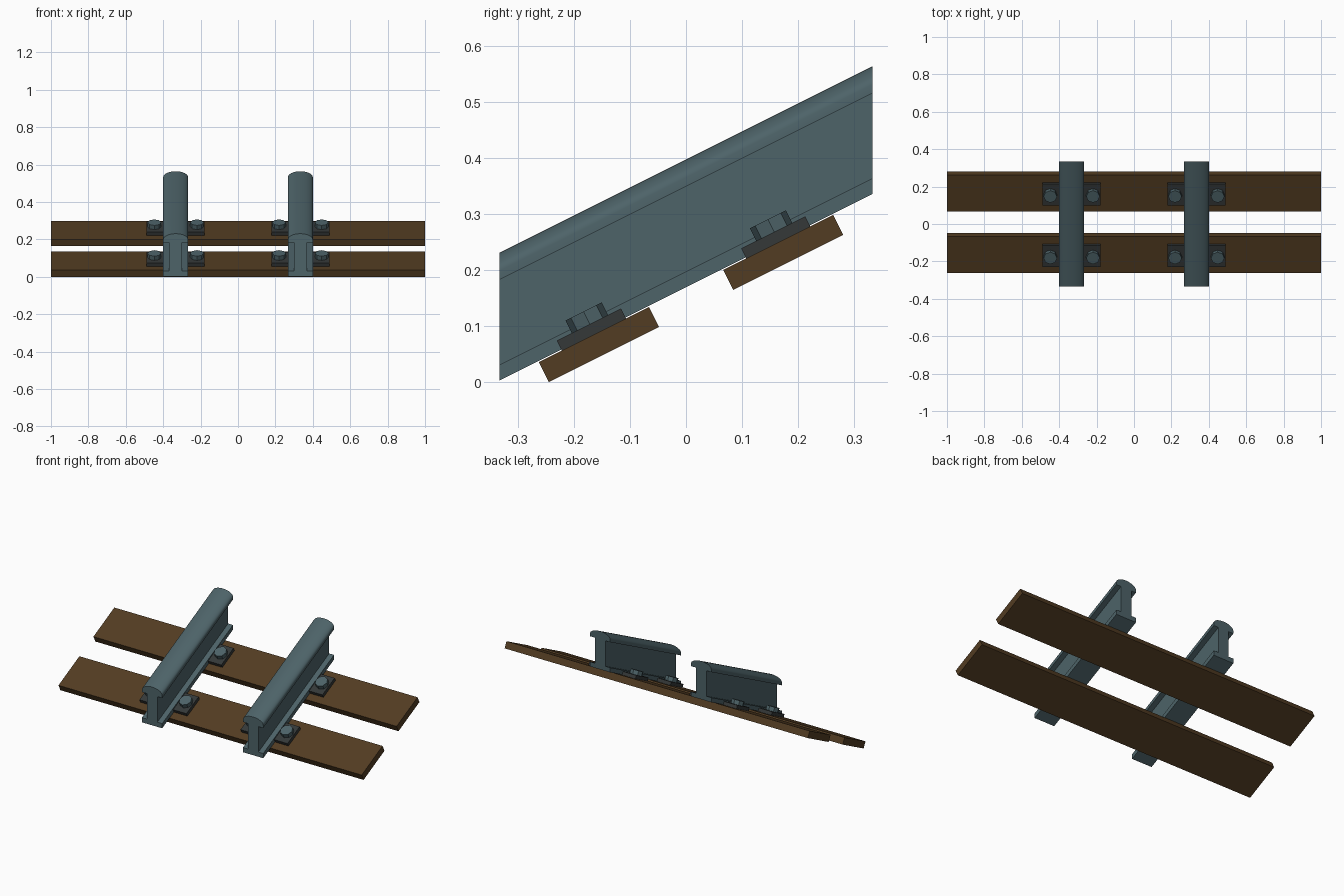
import bpy, bmesh, math
from mathutils import Matrix

if "Cube" in bpy.data.objects:
    bpy.data.objects.remove(bpy.data.objects["Cube"])

SLOPE = math.atan(0.5)
BASE = 0.1675
TILT = Matrix.Translation((0, 0, BASE)) @ Matrix.Rotation(SLOPE, 4, 'X')


def material(name, col):
    m = bpy.data.materials.new(name)
    m.diffuse_color = (*col, 1)
    m.use_nodes = True
    m.node_tree.nodes["Principled BSDF"].inputs["Base Color"].default_value = m.diffuse_color
    return m


WOOD = material("brown_wood", (0.085, 0.045, 0.016))
STEEL = material("blue_grey_steel", (0.075, 0.125, 0.14))
DARK = material("dark_iron", (0.035, 0.04, 0.04))


def finish(name, bm, mat, matrix=None):
    if matrix:
        bm.transform(matrix)
    bmesh.ops.recalc_face_normals(bm, faces=bm.faces)
    me = bpy.data.meshes.new(name)
    bm.to_mesh(me)
    bm.free()
    me.materials.append(mat)
    ob = bpy.data.objects.new(name, me)
    bpy.context.collection.objects.link(ob)
    return ob


def tilted_box(name, centre, size, mat):
    bm = bmesh.new()
    bmesh.ops.create_cube(bm, size=1, matrix=Matrix.Translation(centre) @ Matrix.Diagonal((*size, 1)))
    return finish(name, bm, mat, TILT)


def rail(name, x):
    # I-shaped section with a domed head, swept up the slope with plumb ends
    half = [(0.0667, 0), (0.0667, 0.028), (0.035, 0.028), (0.035, 0.18), (0.0667, 0.18)]
    dome = [(0.0667 * math.cos(a), 0.196 + 0.032 * math.sin(a))
            for a in (math.pi * i / 16 for i in range(17))]
    section = half + dome + [(-px, pz) for px, pz in reversed(half)]
    bm = bmesh.new()
    face = bm.faces.new([bm.verts.new((x + px, -1 / 3, BASE - 1 / 6 + pz + 0.002)) for px, pz in section])
    ext = bmesh.ops.extrude_face_region(bm, geom=[face], use_keep_orig=True)
    bmesh.ops.translate(bm, vec=(0, 2 / 3, 1 / 3),
                        verts=[g for g in ext["geom"] if isinstance(g, bmesh.types.BMVert)])
    ob = finish(name, bm, STEEL)
    bpy.ops.object.select_all(action='DESELECT')
    ob.select_set(True)
    bpy.context.view_layer.objects.active = ob
    bpy.ops.object.shade_smooth_by_angle(angle=math.radians(35))


def bolt(name, x, u):
    bm = bmesh.new()
    bmesh.ops.create_cone(bm, cap_ends=True, segments=8, radius1=0.036, radius2=0.036, depth=0.028,
                          matrix=Matrix.Translation((x, u, 0.031)))
    finish(name, bm, STEEL, TILT)


# Sleepers, with a tie plate and two bolts at each rail crossing
for row, u in (("front", -0.184), ("back", 0.184)):
    tilted_box(f"{row}_sleeper", (0, u, -0.02), (2, 0.22, 0.04), WOOD)
    for side, x in (("left", -1 / 3), ("right", 1 / 3)):
        tilted_box(f"{row}_{side}_tie_plate", (x, u, 0.0095), (0.31, 0.128, 0.021), DARK)
        for k, dx in (("outer", -0.114), ("inner", 0.114)):
            bolt(f"{row}_{side}_{k}_bolt", x + (dx if x < 0 else -dx), u + 0.002)

# Rails
rail("left_rail", -1 / 3)
rail("right_rail", 1 / 3)
